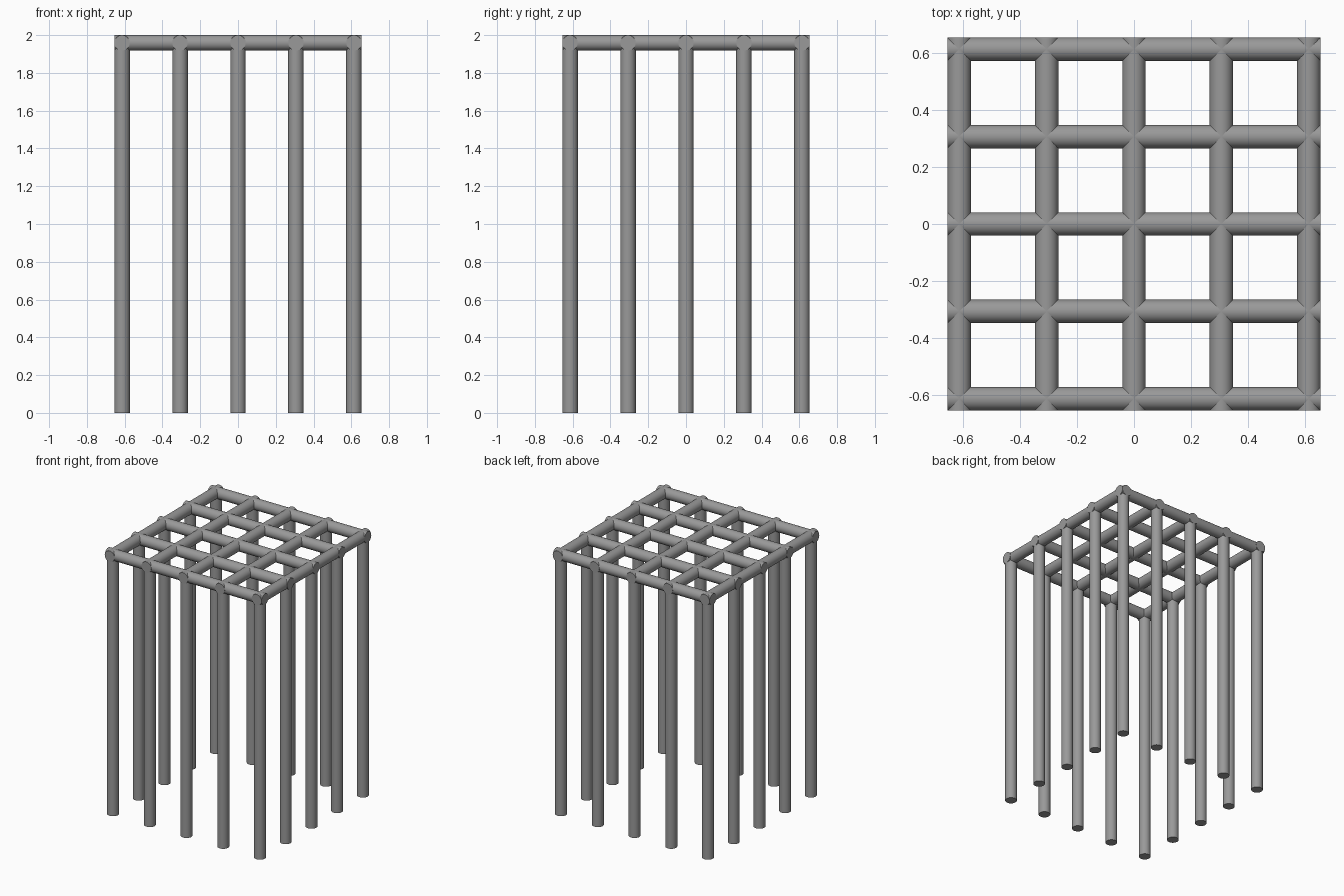
import bpy
from math import pi

if "Cube" in bpy.data.objects:
    bpy.data.objects.remove(bpy.data.objects["Cube"], do_unlink=True)

RADIUS = 0.041
HALF = 0.655                 # outer half width of the grid
EDGE = HALF - RADIUS         # centre line of the outer bars
TOP = 2 - RADIUS             # height of the bar centre lines
LINES = [EDGE * i / 2 for i in range(-2, 3)]

steel = bpy.data.materials.new("grey_steel")
steel.use_nodes = True
COLOUR = (0.32, 0.32, 0.32, 1)
steel.diffuse_color = COLOUR
steel.node_tree.nodes["Principled BSDF"].inputs["Base Color"].default_value = COLOUR


def tube(name, centre, length, rotation=(0, 0, 0)):
    bpy.ops.mesh.primitive_cylinder_add(vertices=32, radius=RADIUS, depth=length,
                                        location=centre, rotation=rotation)
    obj = bpy.context.object
    obj.name = name
    obj.data.materials.append(steel)
    bpy.ops.object.shade_smooth_by_angle()


# Crossing bars of the top grid
for p in LINES:
    tube("cross_bar", (0, p, TOP), 2 * HALF, (0, pi / 2, 0))
    tube("long_bar", (p, 0, TOP), 2 * HALF, (pi / 2, 0, 0))

# Legs under the outer joints only
for x in LINES:
    for y in LINES:
        if max(abs(x), abs(y)) > EDGE - RADIUS:
            tube("leg", (x, y, TOP / 2), TOP)
